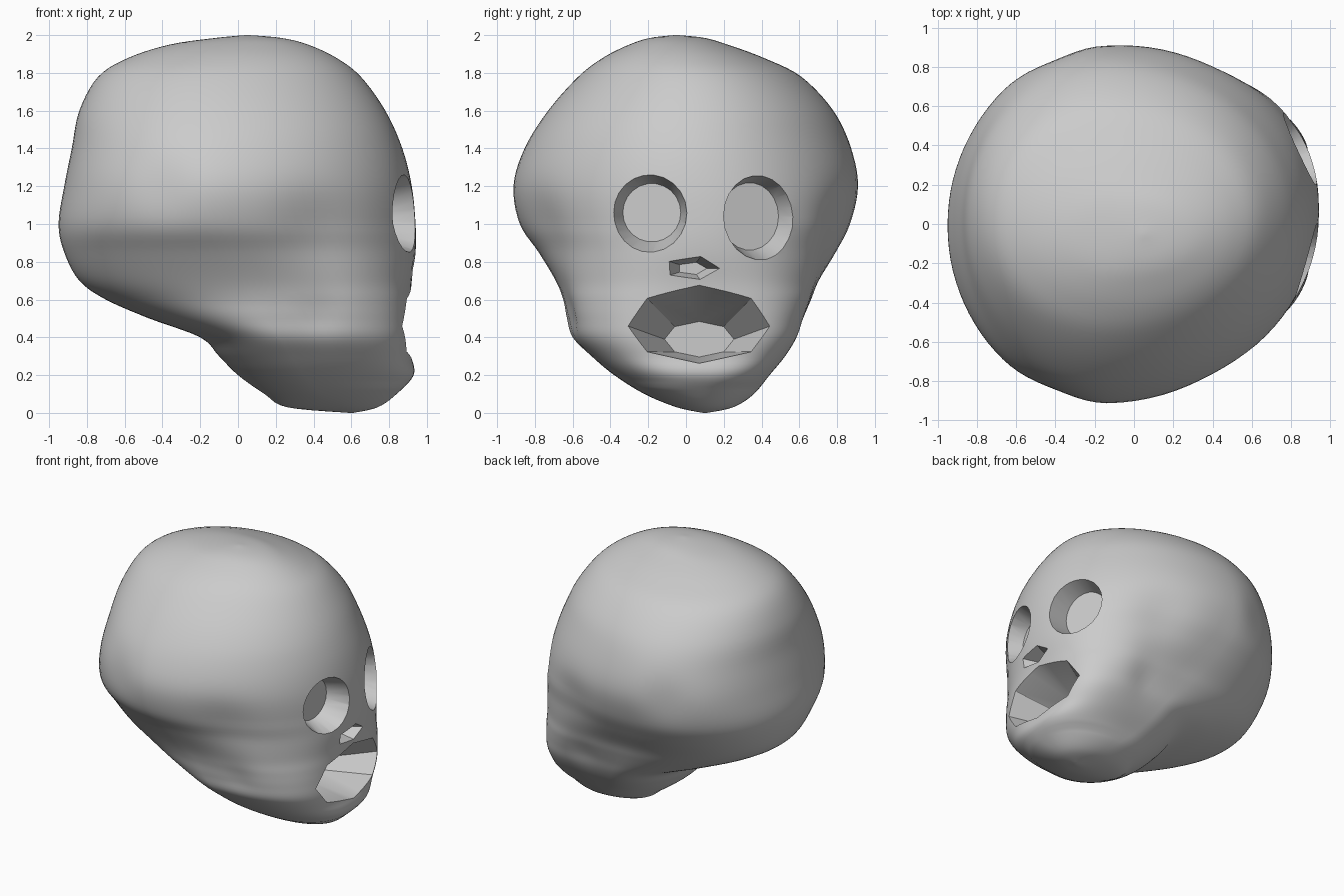
import bpy, bmesh, math

if "Cube" in bpy.data.objects:
    bpy.data.objects.remove(bpy.data.objects["Cube"])

bone = bpy.data.materials.new("bone grey")
bone.diffuse_color = (0.6, 0.6, 0.6, 1)
bone.use_nodes = True
bone.node_tree.nodes["Principled BSDF"].inputs["Base Color"].default_value = bone.diffuse_color

# Horizontal sections: z, back x, face x, side y min, side y max, x of widest point, face squareness
SECTIONS = [
    (2.0, .04, .06, -.06, -.04, .05, 2), (1.985, -.12, .23, -.19, .10, .04, 2),
    (1.95, -.36, .37, -.30, .22, 0, 2), (1.88, -.58, .52, -.44, .41, -.03, 2),
    (1.78, -.74, .65, -.57, .61, -.08, 2), (1.6, -.84, .78, -.73, .78, -.1, 2),
    (1.4, -.88, .87, -.855, .875, -.13, 2), (1.2, -.92, .92, -.915, .91, -.14, 2.05),
    (1.0, -.95, .94, -.88, .865, -.12, 2.15), (.85, -.92, .94, -.78, .79, -.05, 2.3),
    (.7, -.84, .92, -.69, .70, .03, 2.7), (.6, -.70, .915, -.65, .66, .1, 3),
    (.5, -.47, .915, -.63, .62, .15, 3.2), (.4, -.2, .92, -.60, .58, .22, 3.2),
    (.3, -.1, .92, -.50, .52, .28, 3.1), (.2, 0, .93, -.38, .44, .35, 2.7),
    (.1, .14, .84, -.22, .36, .45, 2.3), (.03, .26, .74, -.05, .25, .55, 2),
    (0, .59, .61, .09, .11, .6, 2)]

# Side dents (positive) and swellings (negative): x, z, radius, amount
DENTS = [(.42, .98, .2, .04), (-.42, 1.2, .17, .03), (.6, .65, .16, -.02),
         (.42, .5, .12, .03)]
STEPS, SIDES = 5, 96


def spline(i, t):
    """Catmull-Rom blend between section i and i + 1."""
    n = len(SECTIONS)
    p = [SECTIONS[min(max(k, 0), n - 1)] for k in (i - 1, i, i + 1, i + 2)]
    return [.5 * (2 * b + (c - a) * t + (2 * a - 5 * b + 4 * c - d) * t * t
                  + (3 * b - a - 3 * c + d) * t ** 3) for a, b, c, d in zip(*p)]


def ring(row):
    z, xb, xf, y0, y1, xw, nf = row
    points = []
    for k in range(SIDES):
        a = 2 * math.pi * k / SIDES
        c, s = math.cos(a), math.sin(a)
        n = nf if c > 0 else 2.05
        reach = (xf - xw) if c > 0 else (xw - xb)
        x = xw + reach * math.copysign(abs(c) ** (2 / n), c)
        y = (y1 - y0) / 2 * math.copysign(abs(s) ** (2 / n), s)
        for dx, dz, r, amount in DENTS:
            y *= 1 - amount * math.exp(-((x - dx) ** 2 + (z - dz) ** 2) / (r * r))
        mid = (y0 + y1) / 2
        if .15 < z < 1.5:                      # face sits slightly off centre
            mid += (.07 - mid) * max(c, 0) * min(1, (1.5 - z) / .5)
        points.append((x, mid + y, z))
    return points


# Skull body
rows = [spline(i, j / STEPS) for i in range(len(SECTIONS) - 1) for j in range(STEPS)]
rows.append(list(SECTIONS[-1]))
bm = bmesh.new()
rings = [[bm.verts.new(p) for p in ring(r)] for r in rows]
for upper, lower in zip(rings, rings[1:]):
    for k in range(SIDES):
        m = (k + 1) % SIDES
        bm.faces.new((upper[k], lower[k], lower[m], upper[m]))
bm.faces.new(rings[0])
bm.faces.new(rings[-1])
bmesh.ops.recalc_face_normals(bm, faces=bm.faces)
mesh = bpy.data.meshes.new("skull")
bm.to_mesh(mesh)
bm.free()
skull = bpy.data.objects.new("skull", mesh)
bpy.context.collection.objects.link(skull)
mesh.materials.append(bone)


def hollow(name, mouth, ry, rz, depth, taper, yaw, sides, drop=0):
    """Cut a tapered pit whose open end is centred on 'mouth'; its inner end sinks by 'drop'."""
    yaw = math.radians(yaw)
    x, y, z = mouth
    loc = (x - depth / 2 * math.cos(yaw), y - depth / 2 * math.sin(yaw), z)
    bpy.ops.mesh.primitive_cone_add(vertices=sides, radius1=1, radius2=taper, depth=depth,
                                    location=loc, rotation=(0, -math.pi / 2, yaw))
    cutter = bpy.context.object
    cutter.name = name
    cutter.scale = (rz, ry, 1)
    cutter.hide_render = True
    cutter.data.materials.append(bone)
    for v in cutter.data.vertices:
        if v.co.z > 0:
            v.co.x -= drop / rz
    mod = skull.modifiers.new(name, 'BOOLEAN')
    mod.operation = 'DIFFERENCE'
    mod.solver = 'EXACT'
    mod.object = cutter
    bpy.context.view_layer.objects.active = skull
    bpy.ops.object.modifier_apply(modifier=name)
    bpy.data.objects.remove(cutter)


# Eye sockets, nose opening and open mouth
hollow("left_socket", (1.02, -.22, 1.06), .25, .25, .28, .62, -8, 22)
hollow("right_socket", (1.02, .45, 1.04), .25, .275, .33, .65, 20, 22)
hollow("nose_opening", (1.0, .03, .765), .2, .085, .17, .4, 0, 5)
hollow("mouth_opening", (1.02, .07, .49), .46, .235, .5, .4, 0, 8, .1)

bpy.ops.object.select_all(action='DESELECT')
skull.select_set(True)
bpy.context.view_layer.objects.active = skull
bpy.ops.object.shade_smooth_by_angle(angle=math.radians(30))
